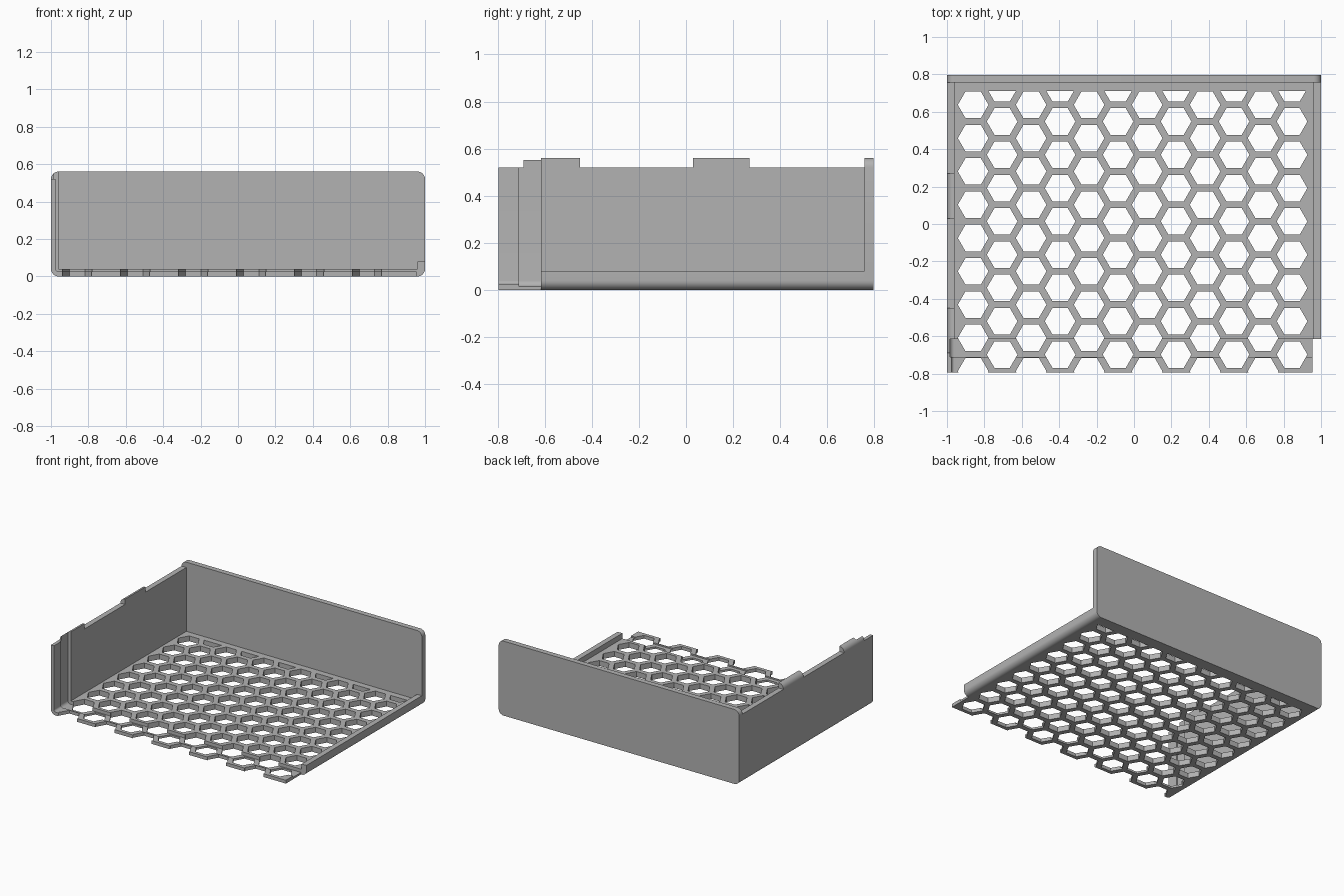
import bpy, bmesh, math

if "Cube" in bpy.data.objects:
    bpy.data.objects.remove(bpy.data.objects["Cube"])

grey = bpy.data.materials.new("light grey")
grey.diffuse_color = (0.45, 0.45, 0.45, 1)
grey.use_nodes = True
grey.node_tree.nodes["Principled BSDF"].inputs["Base Color"].default_value = grey.diffuse_color

R = 0.04                      # outer rounding and wall thickness
Y0, Y1 = -0.795, 0.797        # front and back ends
YS, YB = -0.615, 0.757        # step in the floor, inside of back wall
RIM = 0.52                    # side wall height


def arc(cx, cz, r, a0, a1, n=8):
    """Points on an arc, angles in degrees."""
    return [(cx + r * math.cos(math.radians(a0 + (a1 - a0) * i / n)),
             cz + r * math.sin(math.radians(a0 + (a1 - a0) * i / n))) for i in range(n + 1)]


def extrude(bm, points, offset):
    face = bm.faces.new([bm.verts.new(p) for p in points])
    ext = bmesh.ops.extrude_face_region(bm, geom=[face])
    bmesh.ops.translate(bm, vec=offset,
                        verts=[v for v in ext["geom"] if isinstance(v, bmesh.types.BMVert)])


def finish(bm, name):
    bmesh.ops.recalc_face_normals(bm, faces=bm.faces)
    mesh = bpy.data.meshes.new(name)
    bm.to_mesh(mesh)
    bm.free()
    mesh.materials.append(grey)
    obj = bpy.data.objects.new(name, mesh)
    bpy.context.collection.objects.link(obj)
    return obj


def profile(name, pts, ya, yb):
    """Extrude an x-z profile along y."""
    bm = bmesh.new()
    extrude(bm, [(x, ya, z) for x, z in pts], (0, yb - ya, 0))
    return finish(bm, name)


# Hexagonal hole pattern used as a cutter
HH, SX, SY = 0.071, 0.155, 0.178
HR = HH / math.cos(math.pi / 6)
bm = bmesh.new()
for col in range(12):
    cx = -0.86 + SX * col
    top = 0.637 if col % 2 == 0 else 0.548
    for row in range(9):
        cy = top - SY * row
        if cy - HH < Y0 - 0.08:
            continue
        extrude(bm, [(x, y, -0.1) for x, y in arc(cx, cy, HR, 0, 300, 5)], (0, 0, 0.25))
    if col % 2:               # clipped holes along the back
        extrude(bm, [(cx - 0.041, 0.655, -0.1), (cx + 0.041, 0.655, -0.1),
                     (cx + 0.073, 0.71, -0.1), (cx - 0.073, 0.71, -0.1)], (0, 0, 0.25))
cutter = finish(bm, "hole_cutter")
cutter.hide_render = True

# Main tray: left wall, floor and low right edge
outer_left = arc(-1 + R, R, R, 180, 270)
tray = profile("tray", [(-1, RIM)] + outer_left + arc(1 - R, R, R, 270, 360)
               + [(1, 0.08), (0.96, 0.08), (0.96, R), (-0.96, R), (-0.96, RIM)], YS, YB)


# Thinner front sections that slot into a neighbour
def front_section(name, t, ya, yb):
    inner = arc(-1 + R, R, R - t, 270, 180)
    return profile(name, [(-1, RIM)] + outer_left + [(0.955, 0), (0.955, t)]
                   + inner + [(-1 + t, RIM)], ya, yb)


groove = front_section("front_groove", 0.015, -0.71, YS)
lip = front_section("front_lip", 0.025, Y0, -0.71)

# Punch the holes
for obj in (tray, groove, lip):
    mod = obj.modifiers.new("holes", 'BOOLEAN')
    mod.operation, mod.solver, mod.object = 'DIFFERENCE', 'EXACT', cutter
    bpy.context.view_layer.objects.active = obj
    bpy.ops.object.modifier_apply(modifier=mod.name)
bpy.data.objects.remove(cutter)

# Rounded tabs on the left wall
tab = [(-0.96, RIM)] + arc(-1 + R, RIM, R, 90, 180)
profile("front_tab", tab, YS, -0.45)
profile("middle_tab", tab, 0.03, 0.27)
profile("tab_tongue", [(-0.985, RIM)] + arc(-1 + R, RIM, R, 128.7, 180), -0.69, YS)

# Back wall with rounded corners
back = (arc(-1 + R, R, R, 180, 270) + arc(1 - R, R, R, 270, 360)
        + arc(1 - R, RIM, R, 0, 90) + arc(-1 + R, RIM, R, 90, 180))
profile("back_wall", back, YB, Y1)

# Smooth the rounded edges only
for obj in bpy.context.collection.objects:
    bpy.ops.object.select_all(action='DESELECT')
    obj.select_set(True)
    bpy.context.view_layer.objects.active = obj
    bpy.ops.object.shade_smooth_by_angle(angle=math.radians(30))
